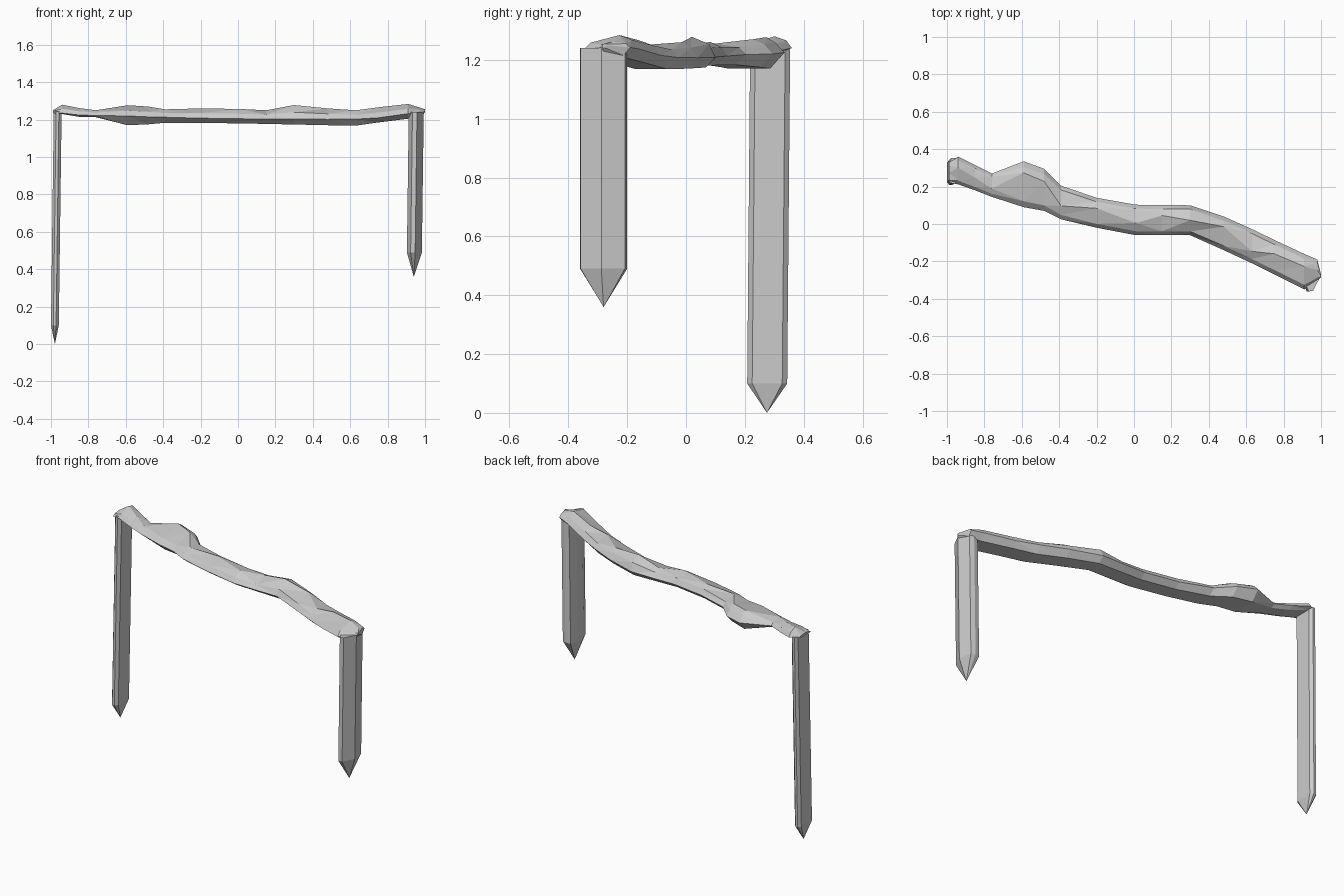
import bpy, bmesh


def make_object(name, rings, tip=None):
    """Skin closed rings of equal length; end caps, or a point at the start."""
    bm = bmesh.new()
    loops = [[bm.verts.new(p) for p in ring] for ring in rings]
    n = len(loops[0])
    for a, b in zip(loops, loops[1:]):
        for i in range(n):
            j = (i + 1) % n
            bm.faces.new((a[i], a[j], b[j], b[i]))
    bm.faces.new(loops[-1])
    if tip:
        t = bm.verts.new(tip)
        for i in range(n):
            bm.faces.new((loops[0][i], loops[0][(i + 1) % n], t))
    else:
        bm.faces.new(loops[0])
    bmesh.ops.triangulate(bm, faces=bm.faces[:])
    bmesh.ops.recalc_face_normals(bm, faces=bm.faces[:])
    mesh = bpy.data.meshes.new(name)
    bm.to_mesh(mesh)
    bm.free()
    obj = bpy.data.objects.new(name, mesh)
    bpy.context.collection.objects.link(obj)
    return obj


# Gnarled beam: x, front y, back y, bottom z, lip z, ridge z, ridge position across
stations = [
    (-0.99, 0.22, 0.33, 1.235, 1.240, 1.250, 0.5),
    (-0.94, 0.212, 0.36, 1.230, 1.240, 1.280, 0.6),
    (-0.85, 0.18, 0.315, 1.215, 1.230, 1.262, 0.5),
    (-0.76, 0.145, 0.27, 1.213, 1.227, 1.250, 0.35),
    (-0.59, 0.09, 0.335, 1.170, 1.225, 1.277, 0.75),
    (-0.48, 0.07, 0.295, 1.175, 1.220, 1.270, 0.7),
    (-0.39, 0.025, 0.205, 1.183, 1.218, 1.255, 0.4),
    (-0.20, -0.02, 0.14, 1.182, 1.213, 1.260, 0.65),
    (0.01, -0.06, 0.103, 1.180, 1.210, 1.257, 0.4),
    (0.15, -0.06, 0.102, 1.177, 1.208, 1.250, 0.65),
    (0.30, -0.06, 0.10, 1.174, 1.208, 1.278, 0.5),
    (0.48, -0.14, 0.04, 1.170, 1.207, 1.260, 0.7),
    (0.63, -0.21, -0.027, 1.168, 1.208, 1.250, 0.35),
    (0.75, -0.27, -0.085, 1.185, 1.215, 1.266, 0.6),
    (0.91, -0.35, -0.16, 1.205, 1.237, 1.284, 0.65),
    (0.98, -0.302, -0.19, 1.215, 1.242, 1.262, 0.5),
    (1.00, -0.285, -0.27, 1.240, 1.250, 1.255, 0.5),
]


def beam_ring(x, y0, y1, zb, zl, zt, ridge):
    w = y1 - y0
    section = [
        (0, zl - 0.005),
        (0.13, zl + 0.45 * (zt - zl)),
        (ridge, zt),
        (0.87, zl + 0.65 * (zt - zl)),
        (1, zl),
        (0.8, zb),
        (0.22, zb),
    ]
    return [(x, y0 + t * w, z) for t, z in section]


make_object("beam", [beam_ring(*s) for s in stations])


def leg(name, profile, half, bottom, top, tip):
    rings = [[(cx + half[0] * u, cy + half[1] * v, z) for u, v in profile]
             for cx, cy, z in (bottom, top)]
    make_object(name, rings, tip)


# Pointed legs, flattened in x
flat = [(1, -0.75), (1, 0.75), (0.3, 1), (-0.4, 1),
        (-1, 0.75), (-1, -0.75), (-0.4, -1), (0.3, -1)]
ridged = [(1, -0.1), (0.65, 0.9), (0, 1), (-0.7, 0.95),
          (-1, 0.3), (-1, -0.4), (-0.5, -1), (0.1, -0.98)]
leg("left_leg", flat, (0.021, 0.068),
    (-0.979, 0.276, 0.1), (-0.964, 0.286, 1.243), (-0.979, 0.275, 0))
leg("right_leg", ridged, (0.040, 0.080),
    (0.943, -0.28, 0.49), (0.953, -0.28, 1.241), (0.94, -0.28, 0.36))
